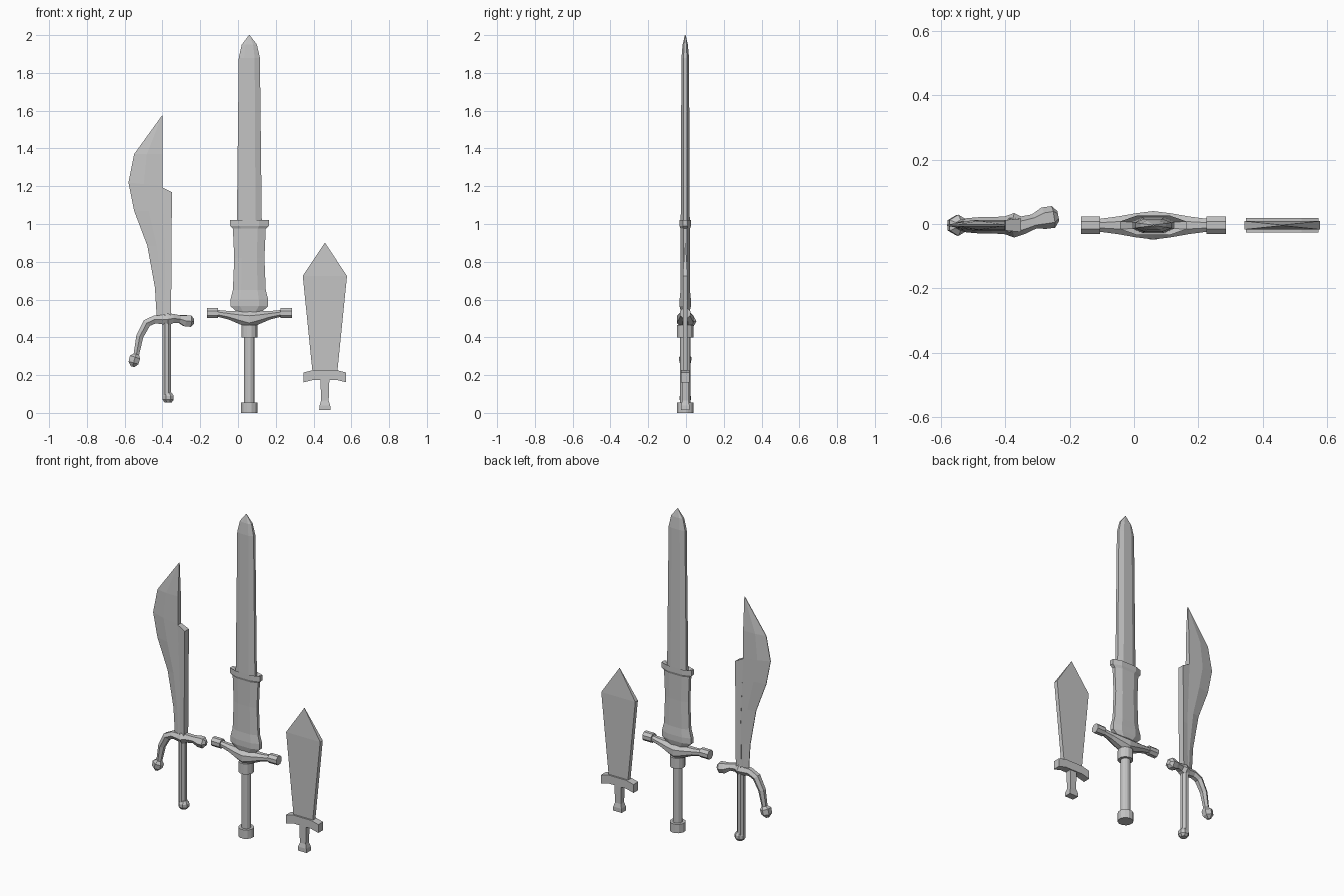
import bpy, bmesh, math
from mathutils import Vector

if "Cube" in bpy.data.objects:
    bpy.data.objects.remove(bpy.data.objects["Cube"])

steel = bpy.data.materials.new("steel_grey")
steel.diffuse_color = (0.55, 0.55, 0.55, 1)
steel.use_nodes = True
steel.node_tree.nodes["Principled BSDF"].inputs["Base Color"].default_value = steel.diffuse_color
Y0 = -0.004  # shared depth centre


def finish(name, bm):
    bmesh.ops.recalc_face_normals(bm, faces=bm.faces)
    me = bpy.data.meshes.new(name)
    bm.to_mesh(me)
    bm.free()
    me.materials.append(steel)
    ob = bpy.data.objects.new(name, me)
    bpy.context.collection.objects.link(ob)
    return ob


def loft(name, rings):
    """Skin a list of equal-length point rings and cap both ends."""
    bm = bmesh.new()
    vs = [[bm.verts.new(p) for p in r] for r in rings]
    n = len(vs[0])
    for a, b in zip(vs, vs[1:]):
        for i in range(n):
            j = (i + 1) % n
            bm.faces.new((a[i], a[j], b[j], b[i]))
    bm.faces.new(vs[0][::-1])
    bm.faces.new(vs[-1])
    return finish(name, bm)


def tube(name, stations, sides=8):
    """Faceted tube through (x, y, z, radius) stations."""
    pts = [Vector(s[:3]) for s in stations]
    rings = []
    for i, p in enumerate(pts):
        t = (pts[min(i + 1, len(pts) - 1)] - pts[max(i - 1, 0)]).normalized()
        u = t.cross(Vector((0, 1, 0))).normalized()
        w = t.cross(u)
        r = stations[i][3]
        angles = [2 * math.pi * (k + 0.5) / sides for k in range(sides)]
        rings.append([p + r * (math.cos(a) * u + math.sin(a) * w) for a in angles])
    return loft(name, rings)


def column(name, x, bands, sides=12):
    """Upright tube from (z, radius) bands."""
    return tube(name, [(x, Y0, z, r) for z, r in bands], sides)


def blade_ring(x, z, hw, hy, edge):
    """Eight-sided blade section: flat faces, bevels and narrow edges."""
    half = [(hw, -edge), (hw, edge), (hw * 0.5, hy), (-hw * 0.5, hy)]
    pts = half + [(-a, -b) for a, b in half]
    return [(x + a, Y0 + b, z) for a, b in pts]


# ---- long sword ----
CX = 0.06
loft("long_sword_blade", [blade_ring(CX, *s) for s in [
    (0.53, 0.06, 0.022, 0.012), (0.565, 0.10, 0.03, 0.012), (0.60, 0.10, 0.03, 0.012),
    (0.65, 0.087, 0.025, 0.01), (0.82, 0.08, 0.024, 0.01), (0.975, 0.087, 0.025, 0.01),
    (0.99, 0.103, 0.03, 0.012), (1.022, 0.103, 0.03, 0.012), (1.005, 0.066, 0.024, 0.01),
    (1.88, 0.056, 0.02, 0.009), (1.95, 0.04, 0.014, 0.006), (2.0, 0.002, 0.002, 0.001)]])

# crossguard body, swelling toward the middle
guard = [(0.17, 0.527, 0.018, 0.02), (0.11, 0.517, 0.023, 0.028), (0.055, 0.505, 0.035, 0.038),
         (0.0, 0.495, 0.047, 0.045)]
guard = [(-x, *r) for x, *r in guard] + guard[-2::-1]
octagon = [math.pi * (k + 0.5) / 4 for k in range(8)]
loft("long_sword_guard", [[(CX + x, Y0 + hy * 1.06 * math.cos(a), z + hz * 1.06 * math.sin(a))
                           for a in octagon] for x, z, hz, hy in guard])
for side, label in ((-1, "left"), (1, "right")):
    tube("guard_end_" + label, [(CX + side * 0.165, Y0, 0.528, 0.029),
                                (CX + side * 0.225, Y0, 0.528, 0.029)])
column("long_sword_collar", CX, [(0.40, 0.044), (0.465, 0.044)])
column("long_sword_grip", CX, [(0.05, 0.028), (0.41, 0.028)])
column("long_sword_pommel", CX, [(0.0, 0.045), (0.055, 0.045)])

# ---- curved cutlass: rows of (edge x, edge z, back x, back z, half thickness) ----
rows = [(-0.43, 0.50, -0.36, 0.50, 0.014), (-0.44, 0.665, -0.365, 0.665, 0.014),
        (-0.48, 0.885, -0.37, 0.885, 0.015), (-0.55, 1.07, -0.38, 1.07, 0.016),
        (-0.58, 1.22, -0.40, 1.20, 0.016), (-0.55, 1.37, -0.40, 1.37, 0.014),
        (-0.402, 1.575, -0.40, 1.575, 0.002)]
cut = []
for ex, ez, bx, bz, t in rows:
    mx, mz = ex * 0.55 + bx * 0.45, ez * 0.55 + bz * 0.45
    cut.append([(ex, Y0 - 0.002, ez), (mx, Y0 - t, mz), (bx, Y0 - t, bz),
                (bx, Y0 + t, bz), (mx, Y0 + t, mz), (ex, Y0 + 0.002, ez)])
loft("cutlass_blade", cut)

# thick spine along the back of the blade, with a sloped top
loft("cutlass_spine", [[(a, Y0 - 0.016, za), (b, Y0 - 0.021, zb),
                        (b, Y0 + 0.021, zb), (a, Y0 + 0.016, za)]
                       for a, za, b, zb in [(-0.39, 0.48, -0.355, 0.48),
                                            (-0.385, 0.80, -0.352, 0.80),
                                            (-0.402, 1.195, -0.35, 1.168)]])
column("cutlass_grip", -0.378, [(0.08, 0.024), (0.52, 0.024)], 8)
column("cutlass_pommel", -0.37, [(0.055, 0.02), (0.07, 0.032), (0.09, 0.032), (0.107, 0.02)], 8)

# swept knuckle guard with a knob at each end
tube("cutlass_guard", [
    (-0.235, 0.025, 0.485, 0.015), (-0.25, 0.022, 0.485, 0.034), (-0.28, 0.018, 0.488, 0.034),
    (-0.31, 0.008, 0.497, 0.023), (-0.345, Y0, 0.50, 0.028), (-0.372, Y0, 0.495, 0.038),
    (-0.40, Y0, 0.493, 0.028), (-0.44, Y0, 0.495, 0.025), (-0.483, Y0, 0.475, 0.025),
    (-0.52, Y0, 0.405, 0.022), (-0.538, Y0, 0.31, 0.017), (-0.545, Y0, 0.295, 0.033),
    (-0.553, Y0, 0.265, 0.031), (-0.558, Y0, 0.245, 0.012)], 6)

# ---- short dagger ----
DX = 0.46
loft("dagger_blade", [[(DX + a * hw, Y0 + b * hy, z) for a, b in
                       ((-1, -1), (1, -1), (1, 1), (-1, 1))]
                      for z, hw, hy in [(0.20, 0.064, 0.013), (0.725, 0.117, 0.013),
                                        (0.90, 0.001, 0.001)]])
loft("dagger_guard", [[(DX + x, Y0 + b * 0.023, z + c * 0.026) for b, c in
                       ((-1, -1), (1, -1), (1, 1), (-1, 1))]
                      for x, z in [(-0.112, 0.188), (-0.06, 0.201), (0.06, 0.201), (0.112, 0.188)]])
loft("dagger_grip", [[(DX + a * hw, Y0 + b * hy, z) for a, b in
                      ((-1, -1), (1, -1), (1, 1), (-1, 1))]
                     for z, hw, hy in [(0.015, 0.03, 0.022), (0.04, 0.028, 0.022),
                                       (0.065, 0.02, 0.016), (0.19, 0.024, 0.017)]])
